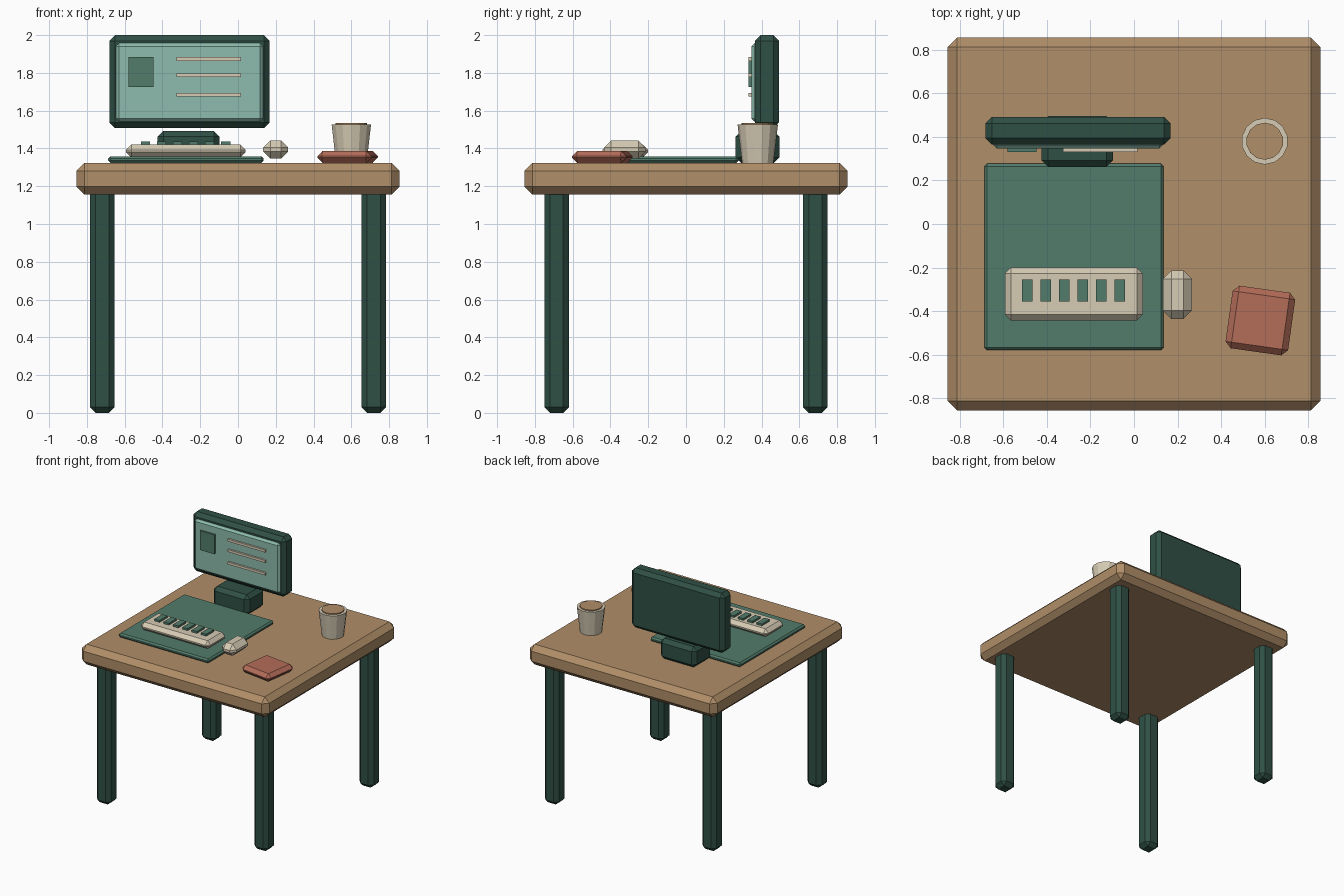
import bpy, bmesh, math
from mathutils import Matrix

if "Cube" in bpy.data.objects:
    bpy.data.objects.remove(bpy.data.objects["Cube"], do_unlink=True)


def material(name, rgb):
    # sRGB bytes to linear colour
    lin = [((c / 255 + 0.055) / 1.055) ** 2.4 for c in rgb]
    m = bpy.data.materials.new(name)
    m.use_nodes = True
    m.diffuse_color = (*lin, 1)
    m.node_tree.nodes["Principled BSDF"].inputs["Base Color"].default_value = (*lin, 1)
    return m


wood = material("wood", (176, 142, 104))
dark_green = material("dark green", (47, 80, 69))
green = material("mid green", (82, 124, 107))
teal = material("pale teal", (141, 187, 173))
cream = material("cream", (214, 203, 180))
red = material("brick red", (179, 108, 88))


def finish(name, bm, mat):
    mesh = bpy.data.meshes.new(name)
    bm.to_mesh(mesh)
    bm.free()
    mesh.materials.append(mat)
    obj = bpy.data.objects.new(name, mesh)
    bpy.context.collection.objects.link(obj)
    return obj


def box(name, xs, ys, zs, mat, chamfer=0):
    """Box between (min, max) ranges, with chamfered edges."""
    spans = (xs, ys, zs)
    bm = bmesh.new()
    bmesh.ops.create_cube(bm, size=1, matrix=Matrix.Diagonal([b - a for a, b in spans] + [1]))
    obj = finish(name, bm, mat)
    obj.location = [(a + b) / 2 for a, b in spans]
    if chamfer:
        mod = obj.modifiers.new("chamfer", 'BEVEL')
        mod.width = chamfer
        mod.segments = 1
        mod.limit_method = 'NONE'
    return obj


def cone(name, x, y, zs, r_low, r_top, mat, sides):
    bm = bmesh.new()
    bmesh.ops.create_cone(bm, cap_ends=True, segments=sides, radius1=r_low,
                          radius2=r_top, depth=zs[1] - zs[0])
    obj = finish(name, bm, mat)
    obj.location = (x, y, sum(zs) / 2)
    return obj


# Table
DESK = 1.323
box("table_top", (-0.855, 0.855), (-0.855, 0.855), (1.156, DESK), wood, 0.042)
for side, sx in (("left", 1), ("right", -1)):
    for end, sy in (("front", -1), ("back", 1)):
        x, y = sx * 0.719, sy * 0.685
        box(f"{end}_{side}_leg", (x - 0.065, x + 0.065), (y - 0.065, y + 0.065),
            (0, 1.2), dark_green, 0.03)

# Monitor
box("monitor_stand", (-0.425, -0.097), (0.262, 0.495), (DESK, 1.492), dark_green, 0.03)
box("monitor_case", (-0.681, 0.168), (0.364, 0.492), (1.508, 2.0), dark_green, 0.03)
box("screen", (-0.645, 0.132), (0.346, 0.385), (1.542, 1.957), teal, 0.016)
box("screen_panel", (-0.58, -0.448), (0.331, 0.35), (1.725, 1.884), green)
for i, z in enumerate((1.873, 1.787, 1.684)):
    box(f"screen_line_{i + 1}", (-0.326, 0.015), (0.331, 0.35), (z - 0.01, z + 0.01), cream)

# Desk mat, keyboard and mouse
box("desk_mat", (-0.687, 0.136), (-0.579, 0.277), (DESK, 1.358), green, 0.012)
box("keyboard", (-0.593, 0.041), (-0.443, -0.2), (1.353, 1.42), cream, 0.028)
for i in range(6):
    x = -0.49 + 0.085 * i
    box(f"key_{i + 1}", (x - 0.024, x + 0.024), (-0.356, -0.254), (1.405, 1.436), green)
box("mouse", (0.133, 0.266), (-0.435, -0.214), (1.346, 1.442), cream, 0.038)

# Notebook, turned slightly on the desk
notebook = box("notebook", (0.435, 0.725), (-0.588, -0.298), (DESK, 1.387), red, 0.028)
notebook.rotation_euler.z = math.radians(-8)

# Cup of coffee
cone("cup", 0.6, 0.38, (DESK, 1.527), 0.083, 0.107, cream, 14)
cone("coffee", 0.6, 0.38, (1.515, 1.535), 0.085, 0.085, wood, 14)
